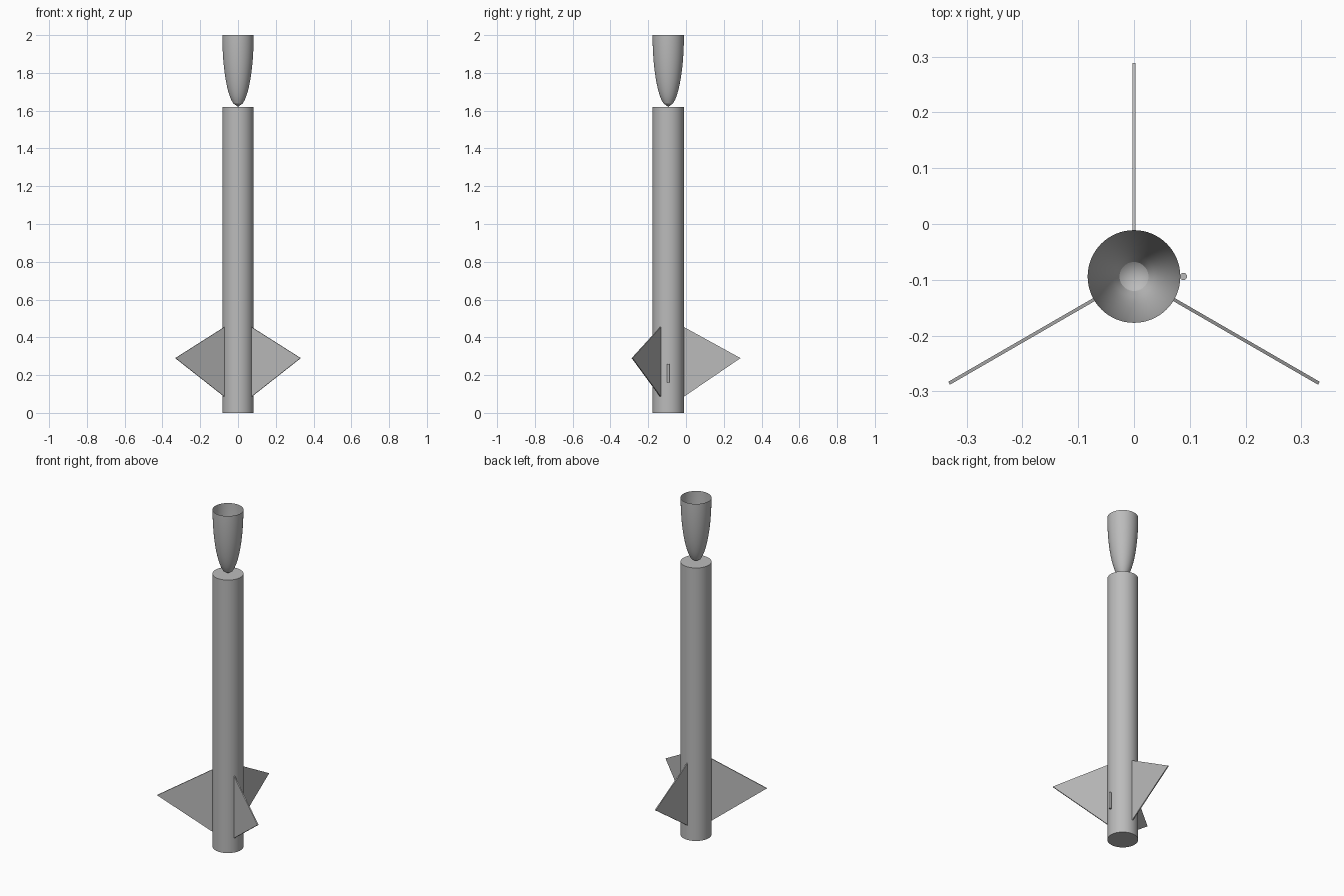
import bpy, bmesh, math
from mathutils import Matrix, Vector

cube = bpy.data.objects.get("Cube")
if cube:
    bpy.data.objects.remove(cube, do_unlink=True)

AXIS = Vector((0, -0.094, 0))   # body axis; the fins make the footprint symmetric
RADIUS = 0.083
BODY_TOP = 1.62
TOP = 2.0

grey = bpy.data.materials.new("plain grey")
grey.use_nodes = True
colour = (0.5, 0.5, 0.5, 1)
grey.diffuse_color = colour
grey.node_tree.nodes["Principled BSDF"].inputs["Base Color"].default_value = colour


def finish(name, bm, smooth=None):
    bmesh.ops.recalc_face_normals(bm, faces=bm.faces)
    mesh = bpy.data.meshes.new(name)
    bm.to_mesh(mesh)
    bm.free()
    mesh.materials.append(grey)
    obj = bpy.data.objects.new(name, mesh)
    obj.location = AXIS
    bpy.context.collection.objects.link(obj)
    if smooth:
        bpy.ops.object.select_all(action='DESELECT')
        obj.select_set(True)
        bpy.context.view_layer.objects.active = obj
        bpy.ops.object.shade_smooth_by_angle(angle=math.radians(smooth))
    return obj


def cylinder(name, radius, bottom, top, x=0, segments=64):
    bm = bmesh.new()
    place = Matrix.Translation((x, 0, (bottom + top) / 2))
    bmesh.ops.create_cone(bm, cap_ends=True, segments=segments, radius1=radius,
                          radius2=radius, depth=top - bottom, matrix=place)
    return finish(name, bm, 30)


# Body tube and the small launch lug on its side
cylinder("body_tube", RADIUS, 0, BODY_TOP)
cylinder("launch_lug", 0.0065, 0.16, 0.26, x=RADIUS + 0.0055, segments=24)

# Nose cone: open elliptical shell resting upside down on its tip
bm = bmesh.new()
steps = 20
profile = []
for i in range(steps + 1):
    t = i / steps
    profile.append(bm.verts.new((RADIUS * math.sqrt(1 - (1 - t) ** 2), 0,
                                 BODY_TOP + (TOP - BODY_TOP) * t)))
edges = [bm.edges.new(pair) for pair in zip(profile, profile[1:])]
bmesh.ops.spin(bm, geom=profile + edges, cent=(0, 0, 0), axis=(0, 0, 1),
               angle=math.tau, steps=64, use_duplicate=False)
bmesh.ops.remove_doubles(bm, verts=bm.verts, dist=0.0001)
nose = finish("nose_cone", bm, 22)
# An open shell shows its outside when its normals point away from the axis
face = nose.data.polygons[len(nose.data.polygons) // 2]
if face.normal.dot(Vector((face.center.x, face.center.y, 0))) < 0:
    nose.data.flip_normals()

# Three thin triangular fins spaced evenly around the tube
THICKNESS = 0.006
for name, angle in (("back_fin", 90), ("right_fin", 210), ("left_fin", 330)):
    bm = bmesh.new()
    outline = [(RADIUS - 0.001, 0.085), (0.3825, 0.29), (RADIUS - 0.001, 0.455)]
    side = bm.faces.new([bm.verts.new((r, -THICKNESS / 2, z)) for r, z in outline])
    grown = bmesh.ops.extrude_face_region(bm, geom=[side])["geom"]
    bmesh.ops.translate(bm, vec=(0, THICKNESS, 0),
                        verts=[v for v in grown if isinstance(v, bmesh.types.BMVert)])
    bmesh.ops.rotate(bm, verts=bm.verts, cent=(0, 0, 0),
                     matrix=Matrix.Rotation(math.radians(angle), 3, 'Z'))
    finish(name, bm)
